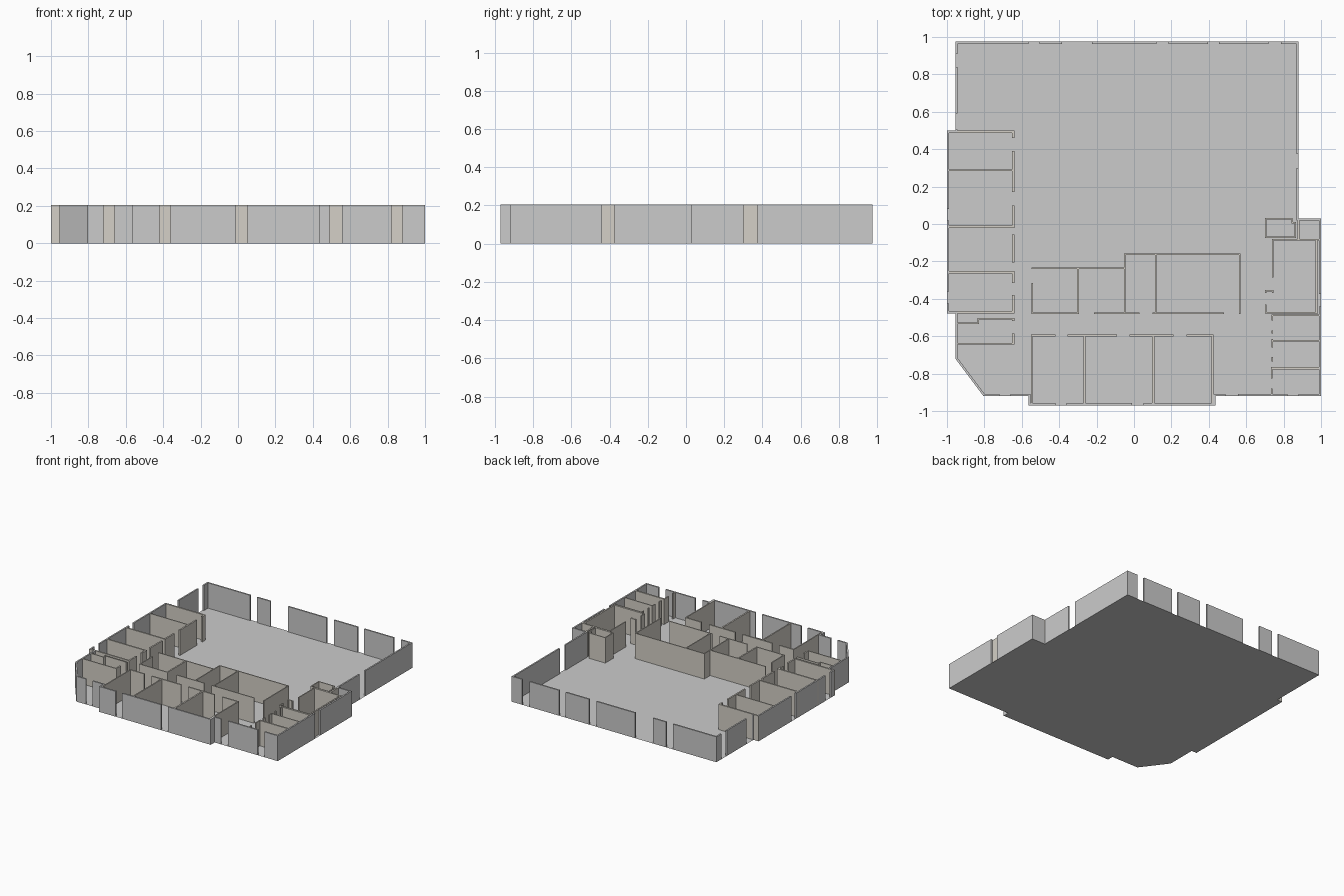
import bpy, bmesh
from mathutils import Vector as V

if "Cube" in bpy.data.objects:
    bpy.data.objects.remove(bpy.data.objects["Cube"])

H = 0.205      # wall height
T = 0.012      # outer wall thickness


def material(name, col):
    m = bpy.data.materials.new(name)
    m.diffuse_color = (*col, 1)
    m.use_nodes = True
    m.node_tree.nodes["Principled BSDF"].inputs["Base Color"].default_value = m.diffuse_color
    return m


GREY = material("outer_grey", (0.57, 0.59, 0.56))
BEIGE = material("inner_beige", (0.66, 0.63, 0.57))


def make(name, prisms, mat, h=H):
    """Extrude plan polygons up to h as open-bottomed prisms (the floor closes them)."""
    bm = bmesh.new()
    for pts in prisms:
        lo = [bm.verts.new((p[0], p[1], 0)) for p in pts]
        if h == 0:
            bm.faces.new(lo)
            continue
        hi = [bm.verts.new((p[0], p[1], h)) for p in pts]
        faces = [bm.faces.new(hi)]
        for i in range(len(pts)):
            j = (i + 1) % len(pts)
            faces.append(bm.faces.new((lo[i], lo[j], hi[j], hi[i])))
    bm.normal_update()
    for f in bm.faces:
        if abs(f.normal.z) > 0.5 and f.normal.z < 0:
            f.normal_flip()
    if h:
        bmesh.ops.recalc_face_normals(bm, faces=bm.faces[:])
    me = bpy.data.meshes.new(name)
    bm.to_mesh(me)
    bm.free()
    if mat:
        me.materials.append(mat)
    ob = bpy.data.objects.new(name, me)
    bpy.context.collection.objects.link(ob)


# building outline, clockwise; openings listed per side as coordinates along that side
outline = [V(p) for p in [
    (-.955, .975), (.88, .975), (.88, .03), (1, .03), (1, -.92), (.435, -.92),
    (.435, -.97), (-.565, -.97), (-.565, -.92), (-.805, -.92), (-.955, -.72),
    (-.955, -.478), (-1, -.478), (-1, .5), (-.955, .5)]]
openings = {
    0: [(-.565, -.505), (-.385, -.225), (.12, .185), (.395, .455), (.72, .785)],
    2 - 1: [(.375, .30)],
    3: [(-.375, -.44)],
    4: [(.88, .82), (.555, .49)],
    6: [(.05, -.01), (-.36, -.42)],
    8: [(-.66, -.72)],
    12: [(-.425, -.36), (.02, .08)],
    14: [(.505, .59), (.84, .91)],
}
make("floor", [outline], None, 0)

n = len(outline)
direc = [(outline[(i + 1) % n] - outline[i]).normalized() for i in range(n)]
norm = [V((d.y, -d.x)) for d in direc]                       # inward normals
inner = []
for i in range(n):
    m = norm[i - 1] + norm[i]
    inner.append(outline[i] + m * (2 * T / m.length_squared))  # mitred inset

pieces = []
for i in range(n):
    a, b = outline[i], outline[(i + 1) % n]
    ax = 0 if abs(direc[i].x) > abs(direc[i].y) else 1
    po, pi = a, inner[i]
    for g in openings.get(i, []):
        s, e = (a + (b - a) * ((v - a[ax]) / (b[ax] - a[ax])) for v in g)
        pieces.append([po, s, s + norm[i] * T, pi])
        po, pi = e, e + norm[i] * T
    pieces.append([po, b, inner[(i + 1) % n], pi])
make("outer_walls", pieces, GREY)


def box(x0, x1, y0, y1):
    return [(x0, y0), (x1, y0), (x1, y1), (x0, y1)]


def along_x(y, *spans, t=.008):
    return [box(a, b, y - t / 2, y + t / 2) for a, b in spans]


def along_y(x, *spans, t=.008):
    return [box(x - t / 2, x + t / 2, a, b) for a, b in spans]


# left row of offices
left = []
for y, t in ((.494, .013), (-.015, .012), (-.258, .012), (-.472, .013)):
    left += along_x(y, (-1.0005, -.64), t=t)
left += along_x(.287, (-.99, -.64)) + along_x(-.64, (-.945, -.64))
left += along_y(-.646, (.46, .5), (.17, .39), (-.02, .10), (-.205, -.055), (-.315, -.252),
                (-.478, -.38), (-.518, -.502), (-.644, -.585), t=.012)
left += along_x(-.506, (-.838, -.64)) + along_y(-.834, (-.534, -.506)) + along_x(-.53, (-.945, -.83))
make("left_office_walls", left, BEIGE)

# central core rooms
core = along_x(-.236, (-.549, -.05)) + along_x(-.162, (-.054, .569))
core += along_x(-.477, (-.549, -.294), (-.215, .03), (.10, .48))
core += along_y(-.545, (-.481, -.315)) + along_y(-.30, (-.481, -.236), t=.011)
for x in (-.05, .115, .565):
    core += along_y(x, (-.481, -.158))
make("core_room_walls", core, BEIGE)

# front rooms
front = along_x(-.597, (-.549, -.42), (-.355, -.09), (-.025, .21), (.28, .424), t=.011)
for x, t in ((-.546, .009), (-.265, .01), (.103, .012), (.42, .009)):
    front += along_y(x, (-.962, -.592), t=t)
make("front_room_walls", front, BEIGE)

# right side rooms and closets
right = along_x(.028, (.70, .848)) + along_y(.845, (.006, .03)) + along_x(.008, (.841, .866))
right += along_y(.863, (-.074, .01)) + along_y(.705, (-.074, .03)) + along_x(-.072, (.701, .867))
right += along_y(.88, (-.08, .03), t=.012)
right += along_x(-.084, (.739, .99), t=.01) + along_y(.976, (-.48, -.08), t=.011)
right += along_y(.742, (-.285, -.08), (-.37, -.353)) + along_x(-.357, (.701, .746))
right += along_y(.705, (-.368, -.353), (-.478, -.43)) + along_x(-.475, (.701, .98), t=.009)
right += along_x(-.488, (.736, .99)) + along_x(-.625, (.736, .99)) + along_x(-.771, (.732, .99), t=.013)
right += along_y(.739, (-.515, -.488), (-.585, -.57), (-.66, -.615), (-.735, -.71))
right += along_y(.736, (-.825, -.765), (-.915, -.88))
make("right_room_walls", right, BEIGE)
